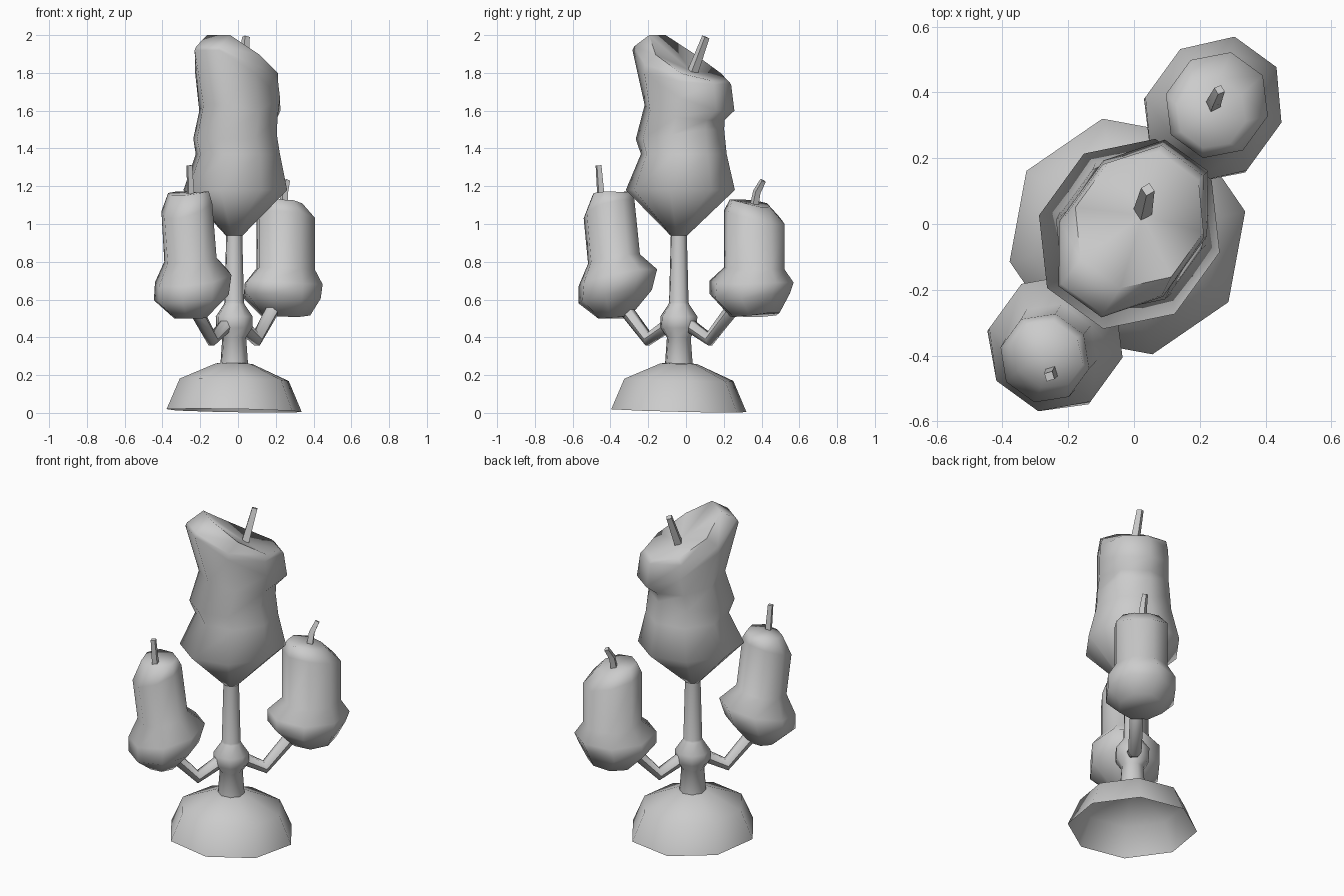
import bpy, bmesh, math

if "Cube" in bpy.data.objects:
    bpy.data.objects.remove(bpy.data.objects["Cube"])

AX = math.radians(54)                      # direction of the arms in plan
CA, SA = math.cos(AX), math.sin(AX)
CX, CY = -0.02, -0.038                     # centre of the stand


def smooth(ob, angle):
    bpy.ops.object.select_all(action='DESELECT')
    ob.select_set(True)
    bpy.context.view_layer.objects.active = ob
    bpy.ops.object.shade_smooth_by_angle(angle=math.radians(angle))


def loft(name, origin, rings, top=None, bottom=True, n=8, angle=75, twist=0.0):
    """Rings are (u_min, u_max, v_radius, z at u_min, z mid, z at u_max)."""
    bm = bmesh.new()
    k = 1.0 if twist else math.cos(math.pi / n)

    def put(u, v, z):
        return bm.verts.new((origin[0] + u * CA - v * SA, origin[1] + u * SA + v * CA, z))

    loops = []
    for u0, u1, rv, z0, zm, z1 in rings:
        loop = []
        for i in range(n):
            a = 2 * math.pi * (i + 0.5) / n + twist
            c, s = math.cos(a) / k, math.sin(a) / k
            z = zm + c * (z1 - z0) / 2 + c * c * ((z0 + z1) / 2 - zm)
            loop.append(put((u0 + u1) / 2 + c * (u1 - u0) / 2, rv * s, z))
        loops.append(loop)
    for a, b in zip(loops, loops[1:]):
        for i in range(n):
            j = (i + 1) % n
            bm.faces.new((a[i], a[j], b[j], b[i]))
    if top:
        c = put(top[0], 0, top[1])
        for i in range(n):
            bm.faces.new((loops[-1][i], loops[-1][(i + 1) % n], c))
    if bottom:
        bm.faces.new(loops[0][::-1])
    me = bpy.data.meshes.new(name)
    bm.to_mesh(me)
    bm.free()
    ob = bpy.data.objects.new(name, me)
    bpy.context.collection.objects.link(ob)
    smooth(ob, angle)
    return ob


def lathe(name, profile, tilt=0.0, **kw):
    return loft(name, (CX, CY), [(-r, r, r, z + tilt * r, z, z - tilt * r)
                                 for r, z in profile], **kw)


def tube(name, points, depth, res):
    """Tapered tube; points are (x, y, z, thickness factor)."""
    cu = bpy.data.curves.new(name, 'CURVE')
    cu.dimensions = '3D'
    cu.bevel_depth, cu.bevel_resolution, cu.use_fill_caps = depth, res, True
    sp = cu.splines.new('POLY')
    sp.points.add(len(points) - 1)
    for p, (x, y, z, r) in zip(sp.points, points):
        p.co, p.radius = (x, y, z, 1), r
    ob = bpy.data.objects.new(name, cu)
    bpy.context.collection.objects.link(ob)
    bpy.ops.object.select_all(action='DESELECT')
    ob.select_set(True)
    bpy.context.view_layer.objects.active = ob
    bpy.ops.object.convert(target='MESH')
    smooth(bpy.context.object, 65)


# Hollow domed foot
lathe("base", [(0.366, 0.012), (0.295, 0.175), (0.10, 0.26), (0.05, 0.265)],
      tilt=0.03, bottom=False, twist=math.radians(-64.5), angle=60)

# Stem with knob
lathe("stem", [(0.07, 0.25), (0.06, 0.40), (0.091, 0.45), (0.093, 0.51), (0.052, 0.575),
               (0.049, 0.585), (0.04, 0.96)], top=(0, 0.96))

# Bent arms
for name, s in (("left_arm", -1), ("right_arm", 1)):
    tube(name, [(CX + s * d * CA, CY + s * d * SA, z, 1)
                for d, z in ((0.05, 0.475), (0.2, 0.39), (0.36, 0.56))], 0.038, 1)

# Main candle, melted to a high wall on one side
loft("main_candle", (CX, CY), [
    (-0.043, 0.043, 0.043, 0.94, 0.94, 0.94),
    (-0.27, 0.29, 0.255, 1.18, 1.18, 1.18),
    (-0.185, 0.25, 0.21, 1.37, 1.37, 1.37),
    (-0.22, 0.235, 0.205, 1.45, 1.46, 1.50),
    (-0.165, 0.24, 0.195, 1.63, 1.58, 1.55),
    (-0.245, 0.305, 0.195, 1.92, 1.73, 1.60),
    (-0.235, 0.285, 0.19, 1.94, 1.79, 1.74),
    (-0.14, 0.265, 0.18, 2.0, 1.84, 1.76)], top=(0.08, 1.81))

# Side candles
loft("left_candle", (-0.24, -0.365), [
    (-0.10, 0.06, 0.08, 0.50, 0.50, 0.51),
    (-0.195, 0.17, 0.19, 0.58, 0.61, 0.65),
    (-0.195, 0.205, 0.19, 0.67, 0.71, 0.76),
    (-0.15, 0.11, 0.132, 0.79, 0.81, 0.84),
    (-0.18, 0.075, 0.128, 1.03, 1.09, 1.13),
    (-0.13, 0.055, 0.105, 1.15, 1.17, 1.17)], top=(-0.06, 1.165))
loft("right_candle", (0.24, 0.345), [
    (-0.10, 0.15, 0.12, 0.51, 0.51, 0.53),
    (-0.215, 0.195, 0.19, 0.63, 0.60, 0.63),
    (-0.215, 0.22, 0.19, 0.70, 0.68, 0.69),
    (-0.135, 0.175, 0.145, 0.77, 0.76, 0.76),
    (-0.135, 0.175, 0.145, 1.07, 1.05, 1.00),
    (-0.11, 0.09, 0.10, 1.13, 1.12, 1.09)], top=(0.0, 1.11))

# Wicks
tube("main_wick", [(0.025, 0.03, 1.79, 1), (0.042, 0.105, 1.99, 0.7)], 0.03, 0)
tube("left_wick", [(-0.25, -0.45, 1.14, 1), (-0.257, -0.463, 1.31, 0.8)], 0.022, 0)
tube("right_wick", [(0.24, 0.36, 1.09, 1), (0.245, 0.375, 1.17, 0.9),
                    (0.26, 0.408, 1.23, 0.7)], 0.024, 0)
